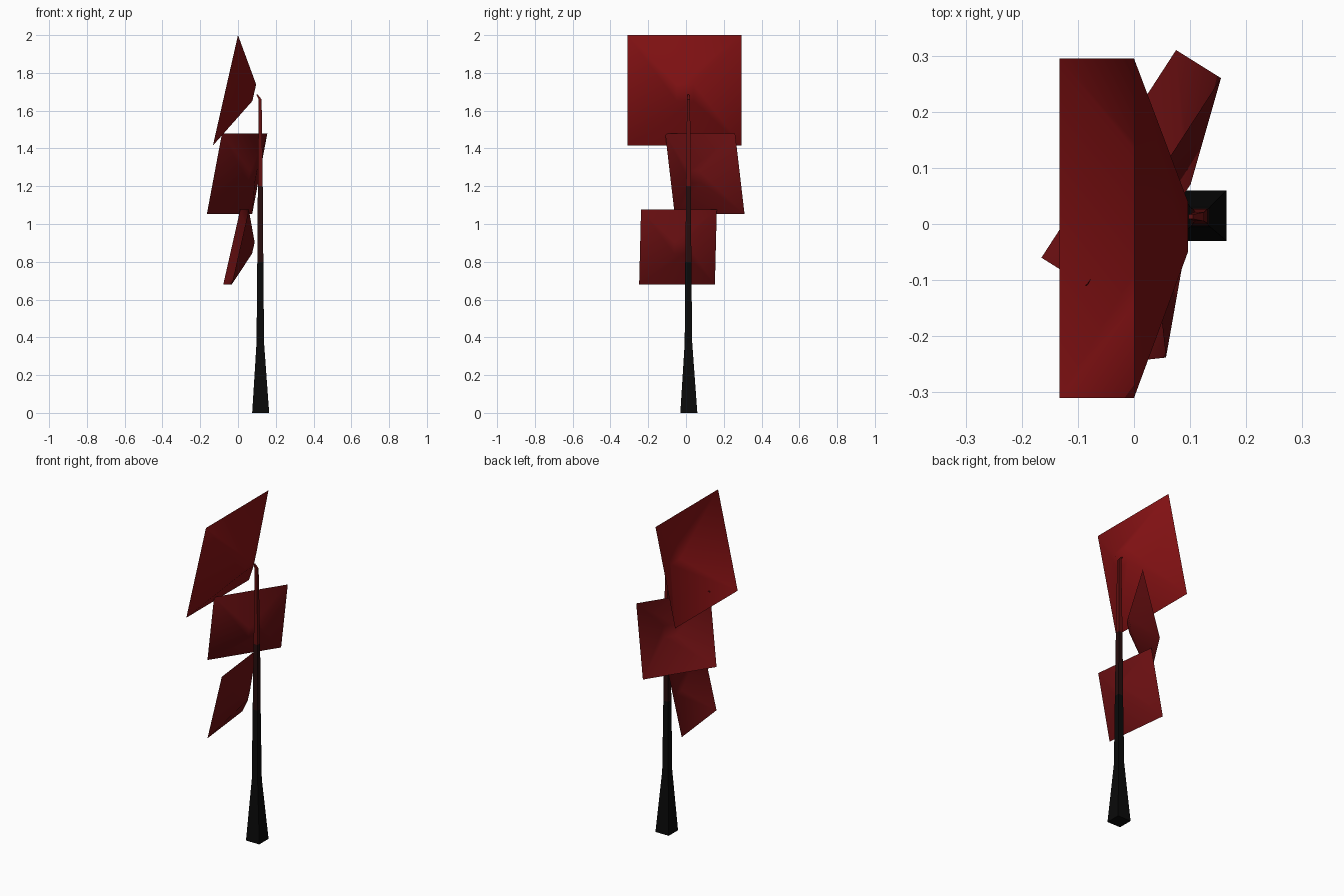
import bpy
import bmesh
from mathutils import Vector

if "Cube" in bpy.data.objects:
    bpy.data.objects.remove(bpy.data.objects["Cube"])


def material(name, rgb):
    mat = bpy.data.materials.new(name)
    mat.diffuse_color = (*rgb, 1)
    mat.use_nodes = True
    mat.node_tree.nodes["Principled BSDF"].inputs["Base Color"].default_value = mat.diffuse_color
    return mat


def finish(name, bm, mats, smooth):
    mesh = bpy.data.meshes.new(name)
    bm.normal_update()
    bm.to_mesh(mesh)
    bm.free()
    for mat in mats:
        mesh.materials.append(mat)
    for poly in mesh.polygons:
        poly.use_smooth = smooth
    obj = bpy.data.objects.new(name, mesh)
    bpy.context.collection.objects.link(obj)
    return obj


def leaf(name, top_a, top_b, bottom_a, apex, mat):
    """Open square leaf drawn out to a small flat centre, on the side facing the stem."""
    a, b, c, apex = (Vector(v) for v in (top_a, top_b, bottom_a, apex))
    rim = [a, b, b + c - a, c]
    centre = (b + c) / 2
    bm = bmesh.new()
    outer = [bm.verts.new(p) for p in rim]
    inner = [bm.verts.new(apex + (p - centre) * 0.15) for p in rim]
    for i in range(4):
        j = (i + 1) % 4
        bm.faces.new((outer[j], outer[i], inner[i], inner[j]))
    bm.faces.new(inner[::-1])
    return finish(name, bm, [mat], True)


def stem(name, rings, mats):
    """Square tapering stem: rings are (x, y, z, half width, material index)."""
    bm = bmesh.new()
    loops = []
    for x, y, z, h, _ in rings:
        loops.append([bm.verts.new((x + sx * h, y + sy * h, z))
                      for sx, sy in ((-1, -1), (1, -1), (1, 1), (-1, 1))])
    for k in range(len(loops) - 1):
        for i in range(4):
            j = (i + 1) % 4
            f = bm.faces.new((loops[k][i], loops[k][j], loops[k + 1][j], loops[k + 1][i]))
            f.material_index = rings[k][4]
    bm.faces.new(loops[0][::-1])
    bm.faces.new(loops[-1]).material_index = rings[-1][4]
    return finish(name, bm, mats, False)


red = material("leaf_red", (0.24, 0.006, 0.007))
dark_red = material("lower_leaf_red", (0.15, 0.005, 0.006))
black = material("stem_black", (0.003, 0.003, 0.003))
brown = material("stem_brown", (0.02, 0.004, 0.004))
stem_red = material("stem_red", (0.12, 0.005, 0.005))

# Stem, with a small bent tip
stem("stem", [
    (0.12, 0.015, 0.00, 0.045, 0),
    (0.118, 0.013, 0.37, 0.020, 0),
    (0.118, 0.012, 0.80, 0.016, 1),
    (0.118, 0.014, 1.20, 0.013, 2),
    (0.117, 0.013, 1.66, 0.008, 2),
    (0.101, 0.013, 1.685, 0.004, 2),
], [black, brown, stem_red])

# Leaves, from top to bottom
leaf("top_leaf", (0, -0.31, 2.0), (0, 0.295, 2.0), (-0.133, -0.31, 1.415),
     (0.086, -0.005, 1.695), red)
leaf("middle_leaf", (-0.085, -0.11, 1.478), (0.155, 0.26, 1.478), (-0.165, -0.06, 1.052),
     (0.077, 0.047, 1.25), dark_red)
leaf("bottom_leaf", (0.057, -0.238, 1.077), (0.012, 0.163, 1.077), (-0.033, -0.248, 0.68),
     (0.078, -0.033, 0.873), dark_red)
